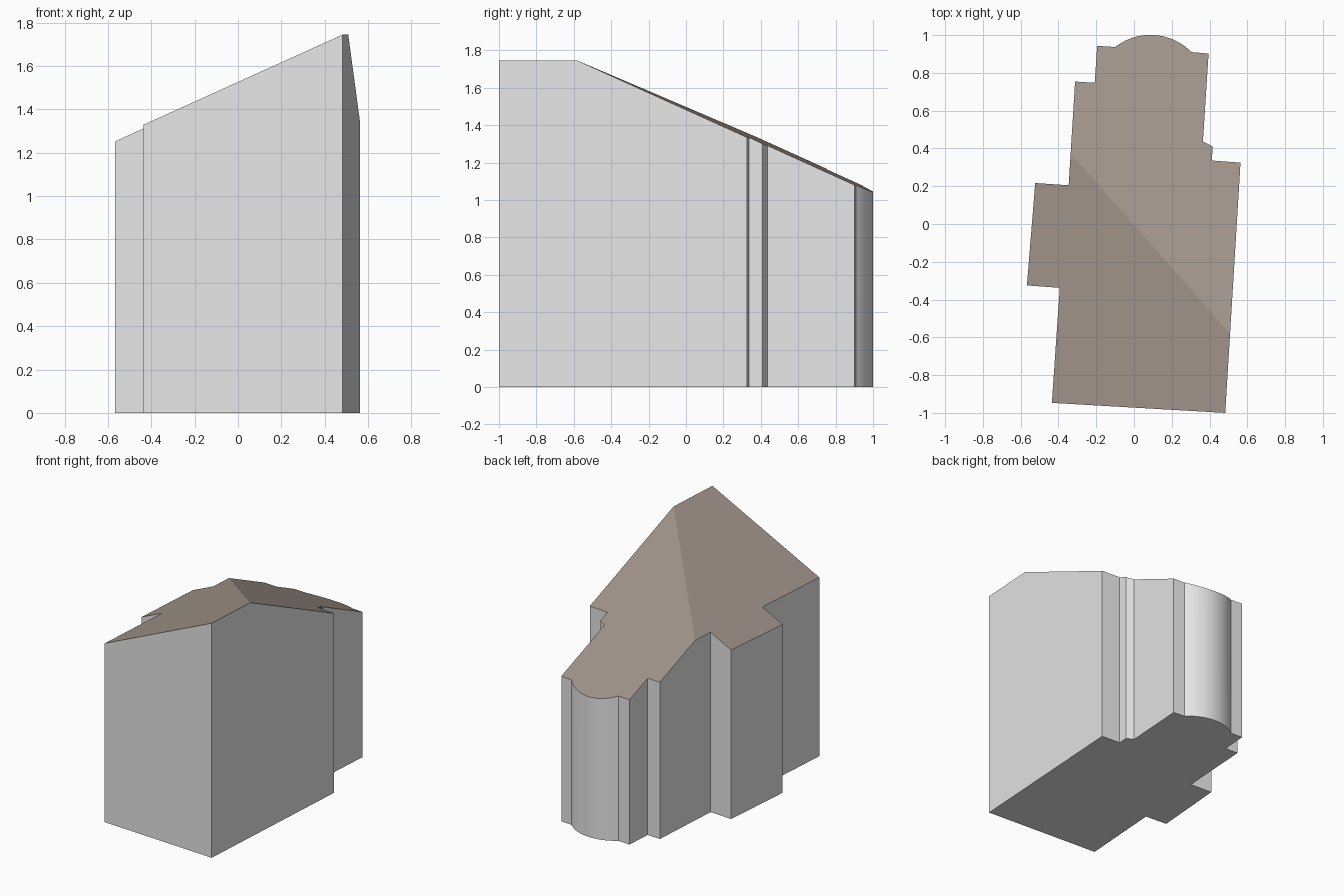
import bpy, bmesh, math
from mathutils import Vector

if "Cube" in bpy.data.objects:
    bpy.data.objects.remove(bpy.data.objects["Cube"])


def material(name, rgb):
    m = bpy.data.materials.new(name)
    m.diffuse_color = (*rgb, 1)
    m.use_nodes = True
    m.node_tree.nodes["Principled BSDF"].inputs["Base Color"].default_value = m.diffuse_color
    return m


def arc(a, b, bulge, steps):
    """Points strictly between a and b on a circular arc bulging to the right of a->b."""
    a, b = Vector(a), Vector(b)
    half = (b - a).length / 2
    r = (half ** 2 + bulge ** 2) / (2 * bulge)
    along = (b - a).normalized()
    out = Vector((along.y, -along.x))
    centre = (a + b) / 2 - out * (r - bulge)
    sweep = math.asin(half / r)
    angles = [sweep * (2 * i / steps - 1) for i in range(1, steps)]
    return [tuple(centre + r * (along * math.sin(t) + out * math.cos(t))) for t in angles]


# Footprint, counter-clockwise, with a rounded bay at the back
bay_right, bay_left = (0.305, 0.91), (-0.10, 0.937)
footprint = [(-0.435, -0.947), (0.483, -1.0), (0.564, 0.325), (0.412, 0.336),
             (0.417, 0.41), (0.365, 0.437), (0.395, 0.902), bay_right]
footprint += arc(bay_right, bay_left, 0.077, 20)
footprint += [bay_left, (-0.195, 0.943), (-0.208, 0.748), (-0.312, 0.754),
              (-0.346, 0.205), (-0.523, 0.217), (-0.567, -0.325), (-0.393, -0.338)]

# Walls: a tall prism over the footprint
bm = bmesh.new()
base = bm.faces.new([bm.verts.new((x, y, 0)) for x, y in footprint])
top = bmesh.ops.extrude_face_region(bm, geom=[base], use_keep_orig=True)["geom"]
bmesh.ops.translate(bm, vec=(0, 0, 3),
                    verts=[g for g in top if isinstance(g, bmesh.types.BMVert)])

# Roof: two equal slopes, falling to the left and to the back, meeting at a hip
along = (Vector((0.564, 0.325, 0)) - Vector((0.483, -1.0, 0))).normalized()
left = Vector((-along.y, along.x, 0))
hip_top = Vector((0.508, -0.58, 1.745))
for fall in (left, along):
    bmesh.ops.bisect_plane(bm, geom=bm.verts[:] + bm.edges[:] + bm.faces[:],
                           plane_co=hip_top, plane_no=fall * 0.452 + Vector((0, 0, 1)),
                           clear_outer=True)
    bmesh.ops.edgeloop_fill(bm, edges=[e for e in bm.edges if e.is_boundary])
bmesh.ops.recalc_face_normals(bm, faces=bm.faces[:])

# Roof colour on every upward face
for f in bm.faces:
    f.material_index = 1 if f.normal.z > 0.3 else 0

mesh = bpy.data.meshes.new("building")
bm.to_mesh(mesh)
bm.free()
mesh.materials.append(material("light grey wall", (0.8, 0.8, 0.8)))
mesh.materials.append(material("brown grey roof", (0.35, 0.29, 0.25)))
building = bpy.data.objects.new("building", mesh)
bpy.context.collection.objects.link(building)

# Smooth bay, sharp corners
bpy.context.view_layer.objects.active = building
building.select_set(True)
bpy.ops.object.shade_smooth_by_angle(angle=math.radians(18))
